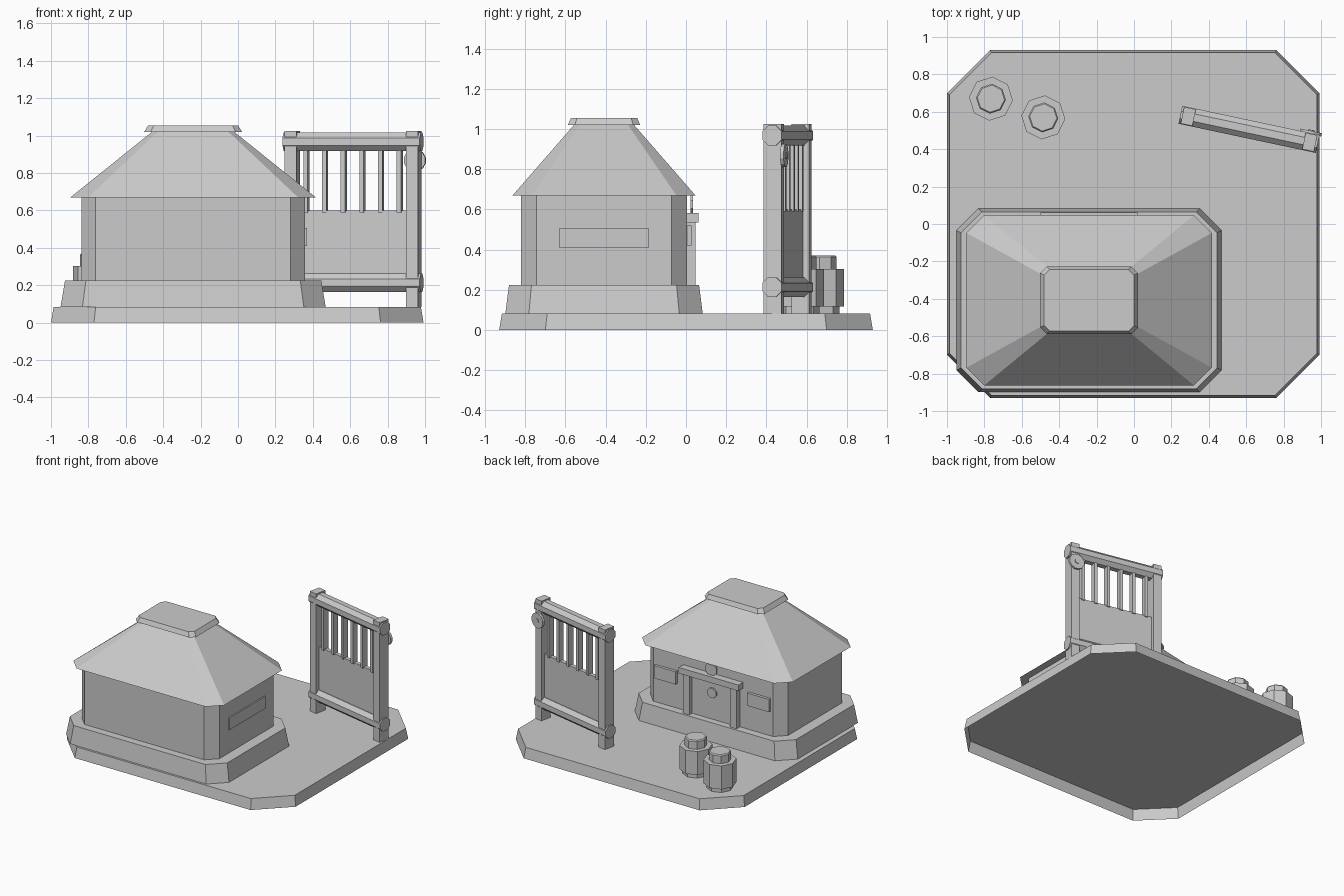
import bpy, bmesh, math
from mathutils import Matrix, Vector

old = bpy.data.objects.get("Cube")
if old:
    bpy.data.objects.remove(old, do_unlink=True)

grey = bpy.data.materials.new("plain grey")
grey.use_nodes = True
colour = (0.6, 0.6, 0.6, 1)
grey.diffuse_color = colour
grey.node_tree.nodes["Principled BSDF"].inputs["Base Color"].default_value = colour


def finish(name, bm, matrix):
    bm.transform(matrix)
    mesh = bpy.data.meshes.new(name)
    bm.to_mesh(mesh)
    bm.free()
    mesh.materials.append(grey)
    bpy.context.collection.objects.link(bpy.data.objects.new(name, mesh))


def loft(name, loops, matrix, closed=True):
    """Skin a stack of counter-clockwise loops, cap the top and, if closed, the bottom."""
    bm = bmesh.new()
    rings = [[bm.verts.new(p) for p in loop] for loop in loops]
    n = len(rings[0])
    for a, b in zip(rings, rings[1:]):
        for i in range(n):
            bm.faces.new((a[i], a[(i + 1) % n], b[(i + 1) % n], b[i]))
    if closed:
        bm.faces.new(rings[0][::-1])
    bm.faces.new(rings[-1])
    finish(name, bm, matrix)


def cut_rect(hx, hy, c, z):
    """Rectangle with cut corners."""
    return [(hx - c, -hy, z), (hx, c - hy, z), (hx, hy - c, z), (hx - c, hy, z),
            (c - hx, hy, z), (-hx, hy - c, z), (-hx, c - hy, z), (c - hx, -hy, z)]


def slab(name, centre, *levels, closed=True):
    loft(name, [cut_rect(*l) for l in levels], Matrix.Translation((*centre, 0)), closed)


def box(name, lo, hi, matrix):
    lo, hi = Vector(lo), Vector(hi)
    bm = bmesh.new()
    bmesh.ops.create_cube(bm, size=1)
    bm.transform(Matrix.Translation((lo + hi) / 2) @ Matrix.Diagonal((*(hi - lo), 1)))
    finish(name, bm, matrix)


def turned(name, profile, matrix, sides=8):
    """Faceted round part from (radius, height) pairs."""
    loops = []
    for r, z in profile:
        angles = [math.tau * (i + 0.5) / sides for i in range(sides)]
        loops.append([(r * math.cos(a), r * math.sin(a), z) for a in angles])
    loft(name, loops, matrix)


ALONG_X = Matrix.Rotation(math.pi / 2, 4, 'Y')
ALONG_Y = Matrix.Rotation(-math.pi / 2, 4, 'X')

# Ground slab, a shell open underneath
slab("ground_slab", (-0.004, 0), (0.996, 0.93, 0.23, 0), (0.982, 0.916, 0.225, 0.083), closed=False)

# House body and roof
house = (-0.24, -0.408)
slab("house_plinth", house, (0.709, 0.491, 0.117, 0.083), (0.685, 0.473, 0.112, 0.225))
slab("house_walls", house, (0.598, 0.413, 0.077, 0.225), (0.598, 0.413, 0.077, 0.68))
slab("roof", house, (0.656, 0.455, 0.095, 0.67), (0.22, 0.15, 0.03, 1.02))
slab("roof_cap", house, (0.262, 0.18, 0.035, 1.02), (0.24, 0.165, 0.03, 1.055))

# Doorway and windows, measured from the house centre
at_house = Matrix.Translation((*house, 0))
wall = 0.413
box("door_lintel", (-0.26, wall - 0.01, 0.535), (0.26, wall + 0.057, 0.582), at_house)
box("door_panel", (-0.18, wall - 0.01, 0.225), (0.18, wall + 0.008, 0.54), at_house)
for side, label in ((-1, "right"), (1, "left")):
    x = side * 0.205
    box(f"door_post_{label}", (x - 0.028, wall - 0.01, 0.225), (x + 0.028, wall + 0.043, 0.535), at_house)
    x = side * 0.406
    box(f"back_window_{label}", (x - 0.095, wall - 0.01, 0.42), (x + 0.095, wall + 0.022, 0.52), at_house)
box("side_window", (0.59, -0.223, 0.41), (0.608, 0.223, 0.505), at_house)
turned("door_disc", [(0.04, 0), (0.04, 0.02)],
       at_house @ Matrix.Translation((0, wall, 0.435)) @ ALONG_Y)
turned("door_sign", [(0.052, 0), (0.052, 0.012)],
       at_house @ Matrix.Translation((0, wall + 0.018, 0.625)) @ ALONG_Y)

# Gate, built along its own x axis and then turned
gate = Matrix.Translation((0.615, 0.506, 0)) @ Matrix.Rotation(math.radians(-12), 4, 'Z')
for side, label in ((-1, "right"), (1, "left")):
    x = side * 0.332
    box(f"gate_post_{label}", (x - 0.032, -0.045, 0.083), (x + 0.032, 0.045, 1.025), gate)
for z, label in ((0.968, "top"), (0.213, "bottom")):
    turned(f"gate_rail_{label}", [(0.053, -0.375), (0.053, 0.375)],
           gate @ Matrix.Translation((0, 0, z)) @ ALONG_X)
box("gate_panel", (-0.31, -0.015, 0.22), (0.31, 0.015, 0.6), gate)
for i in range(6):
    x = (i - 2.5) * 0.102
    box(f"gate_bar_{i + 1}", (x - 0.012, -0.023, 0.59), (x + 0.012, 0.023, 0.94), gate)

# Round fitting on the back of the gate post
fitting = gate @ Matrix.Translation((0.327, 0.043, 0.868)) @ ALONG_Y
turned("gate_disc", [(0.06, 0), (0.06, 0.018)], fitting, sides=12)
turned("gate_disc_hub", [(0.018, 0.018), (0.018, 0.024)], fitting)

# Barrels with raised lids
for i, (x, y) in enumerate(((-0.765, 0.67), (-0.485, 0.57))):
    place = Matrix.Translation((x, y, 0.083)) @ Matrix.Rotation(math.radians(18), 4, 'Z')
    turned(f"barrel_{i + 1}", [(0.095, 0), (0.095, 0.035), (0.118, 0.035), (0.118, 0.22),
                               (0.08, 0.22), (0.08, 0.28), (0.073, 0.288)], place)
